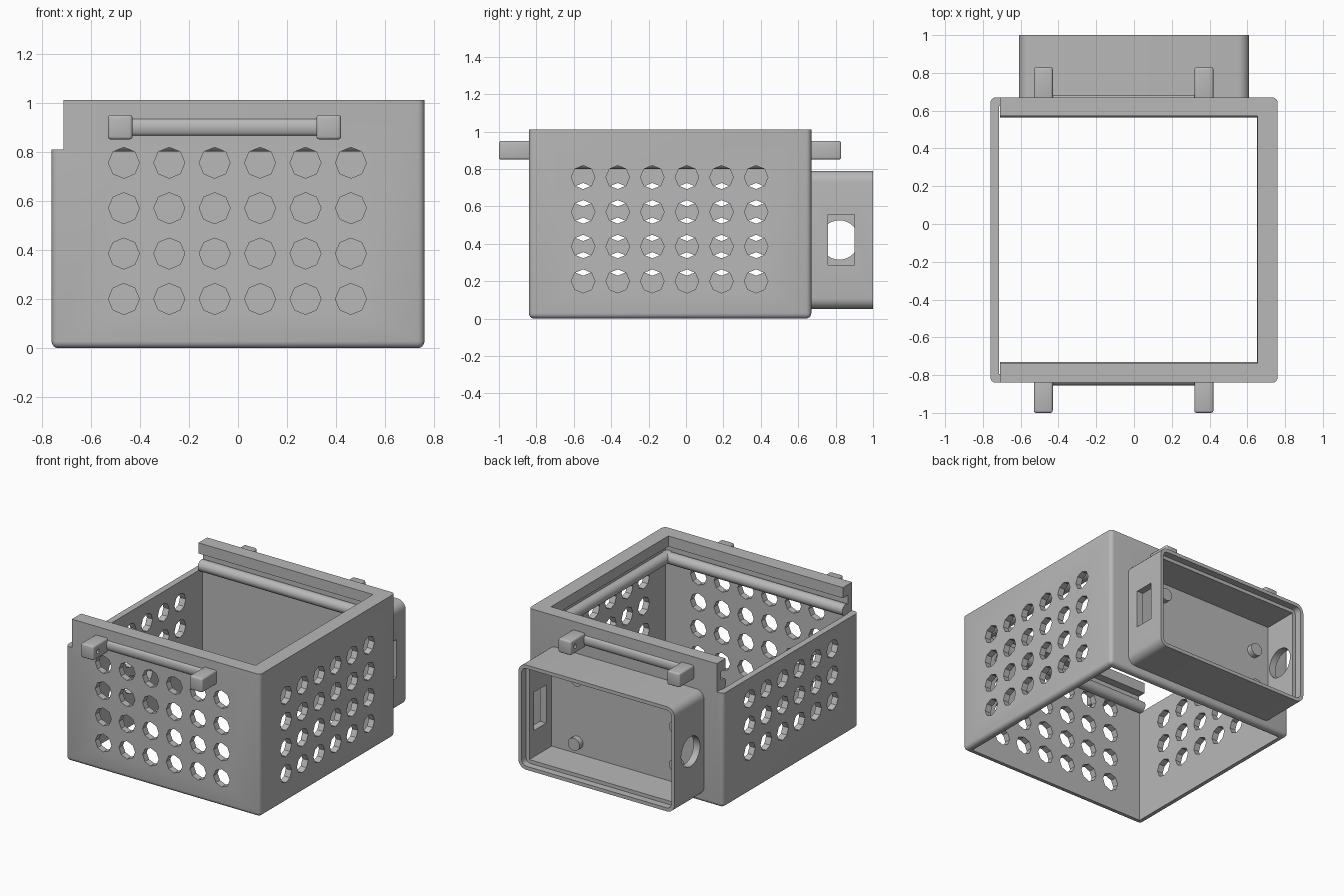
import bpy, bmesh, math
from mathutils import Matrix

if "Cube" in bpy.data.objects:
    bpy.data.objects.remove(bpy.data.objects["Cube"], do_unlink=True)

grey = bpy.data.materials.new("plain grey")
grey.use_nodes = True
COLOUR = (0.48, 0.48, 0.48, 1)
grey.diffuse_color = COLOUR
grey.node_tree.nodes["Principled BSDF"].inputs["Base Color"].default_value = COLOUR

TURN = {"x": Matrix.Rotation(math.pi / 2, 4, "Y"),
        "y": Matrix.Rotation(-math.pi / 2, 4, "X"),
        "z": Matrix.Identity(4)}
MID_Y = -0.085   # middle of the bin between its front and back


def add_box(bm, x, y, z, radius=0, keep=None, segments=4):
    """Box from three (low, high) ranges; keep(edge) picks the rounded edges."""
    lo, hi = zip(x, y, z)
    size = [b - a for a, b in zip(lo, hi)]
    centre = [(a + b) / 2 for a, b in zip(lo, hi)]
    mat = Matrix.Translation(centre) @ Matrix.Diagonal((*size, 1))
    verts = bmesh.ops.create_cube(bm, size=1, matrix=mat)["verts"]
    if radius:
        edges = {e for v in verts for e in v.link_edges}
        edges = [e for e in edges if keep is None or keep(e)]
        bmesh.ops.bevel(bm, geom=edges, offset=radius, segments=segments,
                        profile=0.5, affect="EDGES")


def add_rod(bm, centre, axis, length, radius, sides=24, squash=(1, 1, 1)):
    mat = Matrix.Translation(centre) @ Matrix.Diagonal((*squash, 1)) @ TURN[axis]
    bmesh.ops.create_cone(bm, cap_ends=True, segments=sides, radius1=radius,
                          radius2=radius, depth=length, matrix=mat)


def finish(name, bm):
    mesh = bpy.data.meshes.new(name)
    bm.to_mesh(mesh)
    bm.free()
    mesh.materials.append(grey)
    obj = bpy.data.objects.new(name, mesh)
    bpy.context.collection.objects.link(obj)
    return obj


def cut(obj, fill):
    """Subtract the shapes that fill(bm) makes, then drop the cutter."""
    bm = bmesh.new()
    fill(bm)
    cutter = finish("cutter", bm)
    cutter.hide_render = True
    mod = obj.modifiers.new("cut", "BOOLEAN")
    mod.operation, mod.solver, mod.object = "DIFFERENCE", "EXACT", cutter
    bpy.context.view_layer.objects.active = obj
    bpy.ops.object.modifier_apply(modifier=mod.name)
    bpy.data.objects.remove(cutter, do_unlink=True)


def smooth(obj):
    bpy.ops.object.select_all(action="DESELECT")
    obj.select_set(True)
    bpy.context.view_layer.objects.active = obj
    bpy.ops.object.shade_smooth_by_angle(angle=math.radians(30))


def along(axis):
    def test(e):
        d = e.verts[0].co - e.verts[1].co
        return abs(d[axis]) > 1e-4
    return test


# Open bin with rounded corners and rounded lower edges
bm = bmesh.new()
upright = along(2)
add_box(bm, (-0.76, 0.76), (-0.84, 0.67), (0, 1.01), 0.028,
        lambda e: upright(e) or e.verts[0].co.z < 0.01)
bin_body = finish("bin_body", bm)

# Hollow with lid slot, narrower mouth, and the low wall where the lid enters
cut(bin_body, lambda b: add_box(b, (-0.715, 0.715), (-0.795, 0.625), (-0.1, 0.935)))
cut(bin_body, lambda b: add_box(b, (-0.715, 0.655), (-0.738, 0.572), (0.9, 1.1)))
cut(bin_body, lambda b: add_box(b, (-0.9, -0.71), (-1, 1), (0.81, 1.1)))


# Eight-sided vent holes; the low wall has three rows
def vents(b):
    for col in range(6):
        for row in range(4):
            z = 0.2 + 0.185 * row
            y = -0.55 + 0.185 * col
            add_rod(b, (-0.465 + 0.185 * col, -0.82, z), "y", 0.2, 0.063, 8)
            add_rod(b, (0.74, y, z), "x", 0.2, 0.063, 8)
            if row < 3:
                add_rod(b, (-0.74, y, z + 0.092), "x", 0.2, 0.063, 8)


cut(bin_body, vents)
smooth(bin_body)

# Rounded rails that carry the sliding lid
for name, centre, axis, length in (
        ("front_lid_rail", (0, -0.77, 0.84), "x", 1.42),
        ("back_lid_rail", (0, 0.605, 0.84), "x", 1.42),
        ("end_lid_rail", (0.69, MID_Y, 0.84), "y", 1.42)):
    bm = bmesh.new()
    add_rod(bm, centre, axis, length, 0.04)
    smooth(finish(name, bm))

# Latch blocks with pin sockets, and a low ridge between them, front and back
for side, sign in (("front", -1), ("back", 1)):
    wall = MID_Y + sign * 0.755
    reach = sorted((wall - sign * 0.03, wall + sign * 0.16))
    for end, x0, inner in (("right", -0.53, -0.43), ("left", 0.32, 0.32)):
        bm = bmesh.new()
        add_box(bm, (x0, x0 + 0.1), reach, (0.85, 0.95), 0.012, segments=3)
        block = finish(f"{side}_{end}_latch_block", bm)
        cut(block, lambda b: add_rod(b, (inner, wall + sign * 0.11, 0.9),
                                     "x", 0.06, 0.015, 12))
        smooth(block)
    bm = bmesh.new()
    add_rod(bm, (-0.055, wall - sign * 0.005, 0.9), "x", 0.76, 0.035,
            squash=(1, 0.55, 1))
    smooth(finish(f"{side}_latch_ridge", bm))

# Electronics case on the back, open to the rear, with a stepped rim
bm = bmesh.new()
add_box(bm, (-0.61, 0.61), (0.66, 1), (0.05, 0.79), 0.06, along(1), 6)
case = finish("case", bm)
cut(case, lambda b: add_box(b, (-0.56, 0.56), (0.70, 1.1), (0.10, 0.74)))
cut(case, lambda b: add_box(b, (-0.585, 0.585), (0.95, 1.1), (0.075, 0.765),
                            0.035, along(1)))
cut(case, lambda b: add_box(b, (0.5, 0.7), (0.76, 0.9), (0.285, 0.555)))
cut(case, lambda b: add_rod(b, (-0.6, 0.82, 0.42), "x", 0.2, 0.105, 32))
smooth(case)

# Mounting pegs on the case floor
for i, (x, z) in enumerate(((0.36, 0.18), (0.34, 0.64), (-0.43, 0.51), (-0.43, 0.24))):
    bm = bmesh.new()
    add_rod(bm, (x, 0.715, z), "y", 0.05, 0.045)
    smooth(finish(f"mounting_peg_{i + 1}", bm))
